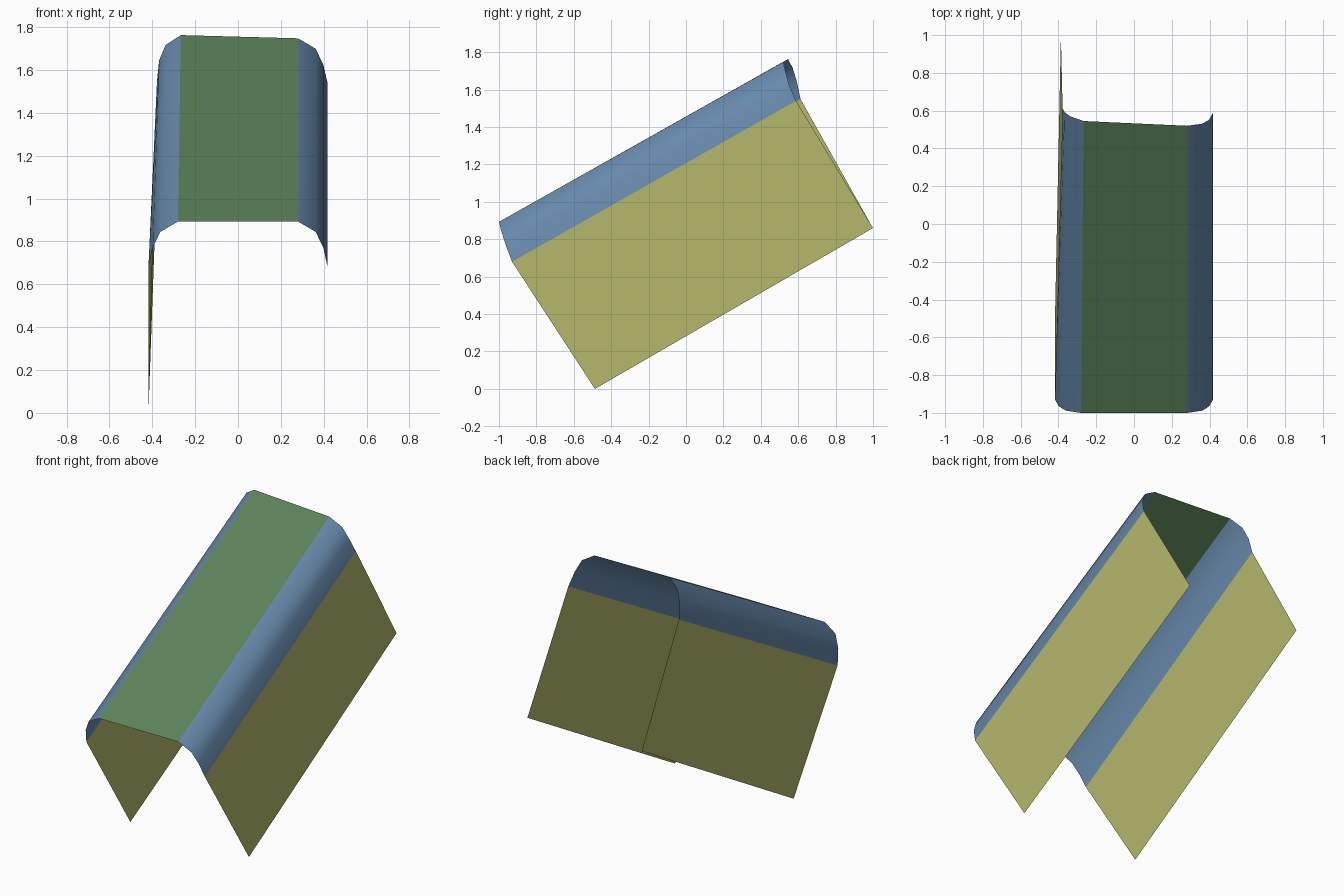
import bpy, bmesh

if "Cube" in bpy.data.objects:
    bpy.data.objects.remove(bpy.data.objects["Cube"])

# End cross-sections, left skirt edge over the top to the right skirt edge
half = [(0.28, -1.0, 0.893), (0.362, -0.988, 0.845), (0.398, -0.965, 0.772),
        (0.418, -0.93, 0.68), (0.418, -0.487, 0.0)]
front = [(-x, y, z) for x, y, z in reversed(half)] + half
back = [(-0.387, 0.998, 0.862), (-0.378, 0.612, 1.55), (-0.368, 0.592, 1.645),
        (-0.338, 0.57, 1.717), (-0.267, 0.545, 1.763),
        (0.28, 0.52, 1.748), (0.362, 0.531, 1.70), (0.398, 0.552, 1.625),
        (0.418, 0.588, 1.54), (0.418, 1.0, 0.86)]


def material(name, rgb):
    mat = bpy.data.materials.new(name)
    mat.diffuse_color = (*rgb, 1)
    mat.use_nodes = True
    mat.node_tree.nodes["Principled BSDF"].inputs["Base Color"].default_value = mat.diffuse_color
    return mat


def strip(name, first, last, mat):
    """Loft the sheet between profile points first..last."""
    bm = bmesh.new()
    a = [bm.verts.new(p) for p in front[first:last + 1]]
    b = [bm.verts.new(p) for p in back[first:last + 1]]
    for i in range(last - first):
        f = bm.faces.new((a[i], a[i + 1], b[i + 1], b[i]))
        f.smooth = last - first > 1
    mesh = bpy.data.meshes.new(name)
    bm.to_mesh(mesh)
    bm.free()
    mesh.materials.append(mat)
    obj = bpy.data.objects.new(name, mesh)
    bpy.context.collection.objects.link(obj)


green = material("green", (0.105, 0.225, 0.10))
blue = material("blue", (0.136, 0.25, 0.41))
olive = material("olive", (0.47, 0.48, 0.15))

# Flat top, rounded shoulders and hanging side panels
strip("left_side_panel", 0, 1, olive)
strip("left_shoulder", 1, 4, blue)
strip("top_panel", 4, 5, green)
strip("right_shoulder", 5, 8, blue)
strip("right_side_panel", 8, 9, olive)
